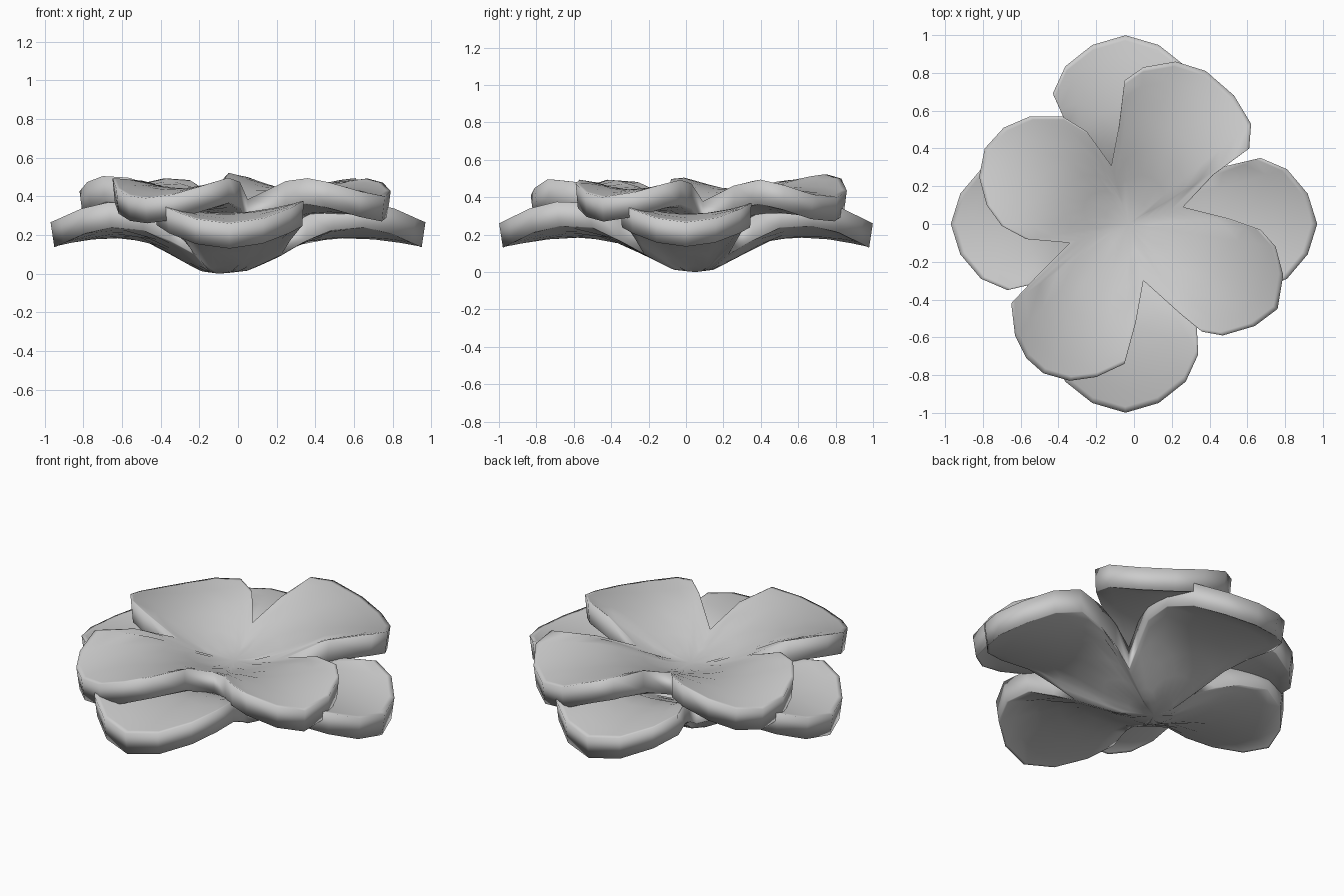
import bpy, math

if "Cube" in bpy.data.objects:
    bpy.data.objects.remove(bpy.data.objects["Cube"])


def profile(r, pts):
    """Linear height lookup along the petal centre line."""
    for (r0, z0), (r1, z1) in zip(pts, pts[1:]):
        if r <= r1:
            return z0 + (z1 - z0) * (r - r0) / (r1 - r0)
    return pts[-1][1]


def petal_layer(name, outline, hub, prof, lift, thick):
    """Cupped sheet: rings shrink from the petal outline to the hub.
    outline holds (x, y, petal axis angle)."""
    n = len(outline)
    steps = [0.15, 0.3, 0.45, 0.6, 0.75, 0.88, 0.97, 1.0]
    verts, faces = [], []
    for side in (0, 1):
        verts.append((hub[0], hub[1], prof[0][1] - side * thick))
        for t in steps:
            for x, y, axis in outline:
                r = math.hypot(x, y) * t
                da = math.atan2(y, x) - axis
                along, lat = r * math.cos(da), abs(r * math.sin(da))
                z = profile(along, prof) + lift * min(lat / 0.36, 1.1) ** 2
                s = 0.98 if side and t == 1.0 else 1.0
                verts.append((hub[0] * (1 - t) + x * t * s,
                              hub[1] * (1 - t) + y * t * s, z - side * thick))
    half = 1 + n * len(steps)
    for side in (0, 1):
        b = side * half
        new = []
        for i in range(n):
            j = (i + 1) % n
            new.append((b, b + 1 + i, b + 1 + j))
            for k in range(len(steps) - 1):
                p, q = b + 1 + k * n, b + 1 + (k + 1) * n
                new.append((p + i, q + i, q + j, p + j))
        faces += [f[::-1] for f in new] if side else new
    # rim wall
    e = 1 + n * (len(steps) - 1)
    for i in range(n):
        j = (i + 1) % n
        faces.append((e + i, half + e + i, half + e + j, e + j))
    me = bpy.data.meshes.new(name)
    me.from_pydata(verts, [], faces)
    me.update()
    ob = bpy.data.objects.new(name, me)
    bpy.context.collection.objects.link(ob)
    me.polygons.foreach_set("use_smooth", [True] * len(me.polygons))
    return ob


# lower petals: one symmetric petal repeated on four axes
half_petal = [(0.23, 0.23), (0.36, 0.275), (0.5, 0.31), (0.67, 0.35),
              (0.81, 0.29), (0.92, 0.16)]
petal = [(a, -b) for a, b in half_petal] + [(0.97, 0.0)] + \
        [(a, b) for a, b in reversed(half_petal[1:])]
lower = []
for k in range(4):
    a = k * math.pi / 2
    c, s = round(math.cos(a)), round(math.sin(a))
    for u, v in petal:
        dx = 0.0
        if s and u > 0.4:      # front and back petals are a little larger
            u, v = u * 1.03, v * 1.1
            dx = -0.045 if u > 0.6 else -0.01
        lower.append((c * u - s * v + dx, s * u + c * v, a + 0.045 * s))
petal_layer("lower_petals", lower, (-0.1, 0.05),
            [(0, 0.13), (0.1, 0.14), (0.28, 0.23), (0.45, 0.31), (0.65, 0.315),
             (0.8, 0.30), (1.0, 0.26)], 0.06, 0.13)

# upper petals: notch point first, then round each petal
front_right = [(0.05, -0.30), (0.25, -0.48), (0.36, -0.57), (0.47, -0.59), (0.64, -0.54),
               (0.76, -0.45), (0.79, -0.27), (0.75, -0.12), (0.67, -0.03), (0.50, 0.03)]
back_right = [(0.26, 0.09), (0.42, 0.26), (0.61, 0.40), (0.62, 0.53), (0.53, 0.68),
              (0.38, 0.81), (0.22, 0.86), (0.05, 0.83), (-0.05, 0.76), (-0.08, 0.52)]
back_left = [(-0.12, 0.31), (-0.25, 0.49), (-0.38, 0.57), (-0.55, 0.57), (-0.69, 0.51),
             (-0.79, 0.40), (-0.82, 0.25), (-0.78, 0.10), (-0.70, -0.01), (-0.57, -0.08)]
front_left = [(-0.34, -0.10), (-0.50, -0.26), (-0.65, -0.42), (-0.63, -0.59), (-0.57, -0.71),
              (-0.48, -0.79), (-0.34, -0.83), (-0.20, -0.81), (-0.05, -0.74), (0.01, -0.52)]
upper = [(x, y, math.radians(deg))
         for pts, deg in ((front_right, -30), (back_right, 60),
                          (back_left, 151), (front_left, 239))
         for x, y in pts]
petal_layer("upper_petals", upper, (-0.03, 0),
            [(0, 0.32), (0.12, 0.33), (0.27, 0.385), (0.42, 0.435), (0.6, 0.445),
             (0.75, 0.43), (0.95, 0.385)], 0.065, 0.13)
